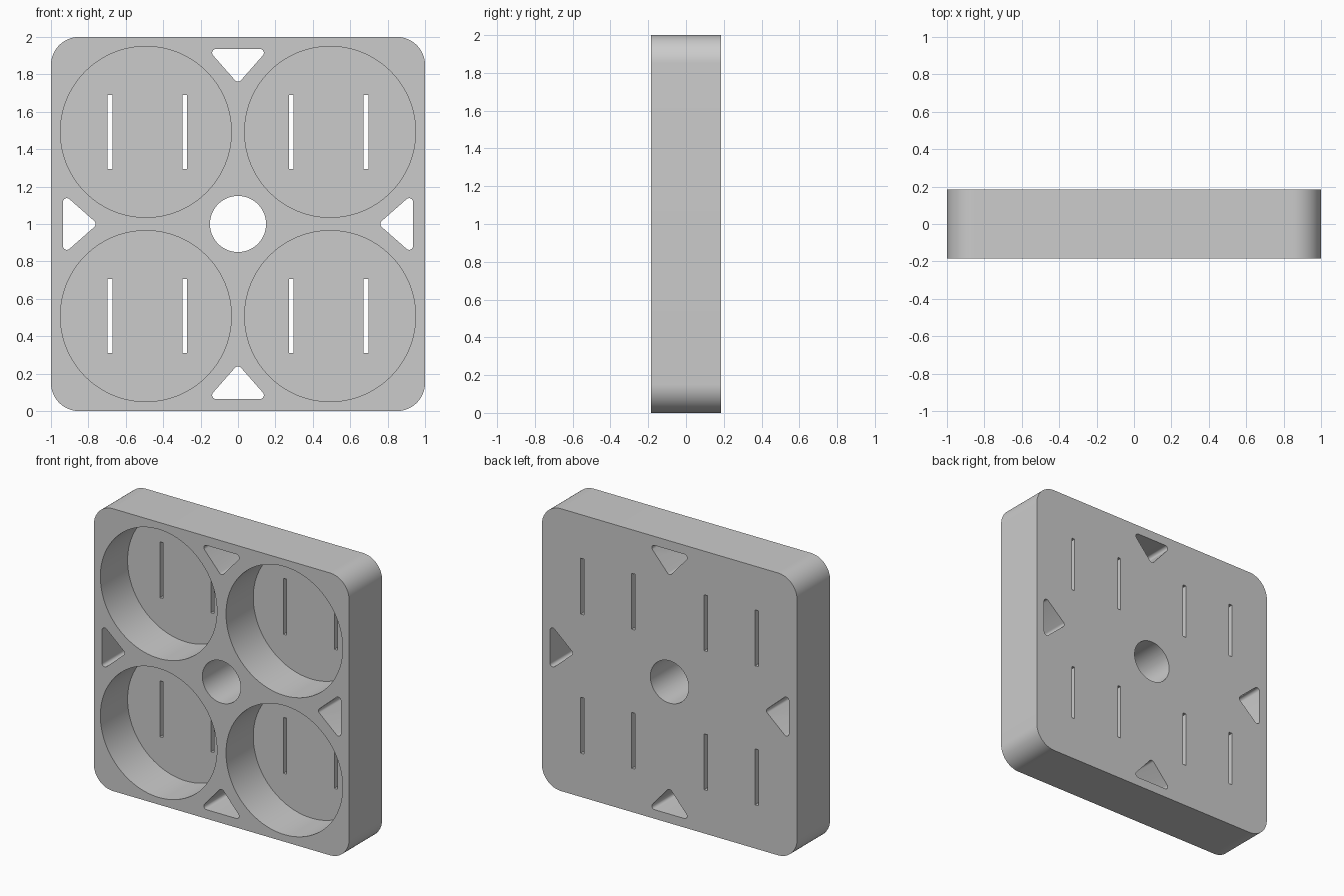
import bpy, bmesh
from math import pi, cos, sin, atan2, radians
from mathutils import Vector

if "Cube" in bpy.data.objects:
    bpy.data.objects.remove(bpy.data.objects["Cube"], do_unlink=True)

HALF = 0.185      # half the tray thickness
FLOOR = 0.12      # y of the pocket floors
MID = 1.0         # height of the tray centre
PITCH = 0.4925    # pocket offset from the centre

grey = bpy.data.materials.new("grey plastic")
grey.use_nodes = True
colour = (0.6, 0.6, 0.6, 1)
grey.diffuse_color = colour
grey.node_tree.nodes["Principled BSDF"].inputs["Base Color"].default_value = colour


def rounded(corners, radius, steps=12):
    """Outline around counter-clockwise corner centres, grown by a radius."""
    points = []
    for i, c in enumerate(corners):
        into = c - corners[i - 1]
        out = corners[(i + 1) % len(corners)] - c
        start = atan2(into.y, into.x) - pi / 2
        turn = (atan2(out.y, out.x) - pi / 2 - start) % (2 * pi)
        for k in range(steps + 1):
            a = start + turn * k / steps
            points.append(c + radius * Vector((cos(a), sin(a))))
    return points


def circle(x, z, radius, sides):
    return [Vector((x + radius * cos(2 * pi * k / sides),
                    z + radius * sin(2 * pi * k / sides))) for k in range(sides)]


def box(x, z, w, h):
    return [Vector((x + sx * w, z + sz * h))
            for sx, sz in ((-1, -1), (1, -1), (1, 1), (-1, 1))]


def prism(bm, outline, y0, y1):
    """Extrude an x-z outline along y."""
    face = bm.faces.new([bm.verts.new((p.x, y0, p.y)) for p in outline])
    new = bmesh.ops.extrude_face_region(bm, geom=[face])["geom"]
    verts = [v for v in new if isinstance(v, bmesh.types.BMVert)]
    bmesh.ops.translate(bm, verts=verts, vec=(0, y1 - y0, 0))


def make(name, bm):
    bmesh.ops.recalc_face_normals(bm, faces=bm.faces)
    mesh = bpy.data.meshes.new(name)
    bm.to_mesh(mesh)
    bm.free()
    mesh.materials.append(grey)
    obj = bpy.data.objects.new(name, mesh)
    bpy.context.collection.objects.link(obj)
    return obj


# Tray block with rounded corners
bm = bmesh.new()
prism(bm, rounded(box(0, MID, 0.85, 0.85), 0.15, 16), -HALF, HALF)
tray = make("tray", bm)

# Round pockets, open at the front
pockets = bmesh.new()
for x in (-PITCH, PITCH):
    for z in (MID - PITCH, MID + PITCH):
        prism(pockets, circle(x, z, 0.457, 96), -HALF - 0.1, FLOOR)

# Through holes: centre bore, edge triangles and floor slots
holes = bmesh.new()
prism(holes, circle(0, MID, 0.15, 64), -HALF - 0.1, HALF + 0.1)
triangle = [Vector(p) for p in ((0, 0.782), (0.117, 0.915), (-0.117, 0.915))]
for quarter in range(4):
    a = quarter * pi / 2
    turned = [Vector((p.x * cos(a) - p.y * sin(a),
                      p.x * sin(a) + p.y * cos(a) + MID)) for p in triangle]
    prism(holes, rounded(turned, 0.021, 8), -HALF - 0.1, HALF + 0.1)
for x in (-0.684, -0.284, 0.284, 0.684):
    for z in (MID - PITCH, MID + PITCH):
        prism(holes, box(x, z, 0.0125, 0.198), 0, HALF + 0.1)

bpy.context.view_layer.objects.active = tray
for name, cutter_bm in (("pocket_cutter", pockets), ("hole_cutter", holes)):
    cutter = make(name, cutter_bm)
    cutter.hide_render = True
    cut = tray.modifiers.new(name, 'BOOLEAN')
    cut.operation = 'DIFFERENCE'
    cut.solver = 'EXACT'
    cut.object = cutter
    bpy.ops.object.modifier_apply(modifier=cut.name)
    bpy.data.objects.remove(cutter, do_unlink=True)

# Smooth round walls, crisp rims
tray.select_set(True)
bpy.ops.object.shade_smooth_by_angle(angle=radians(35))
